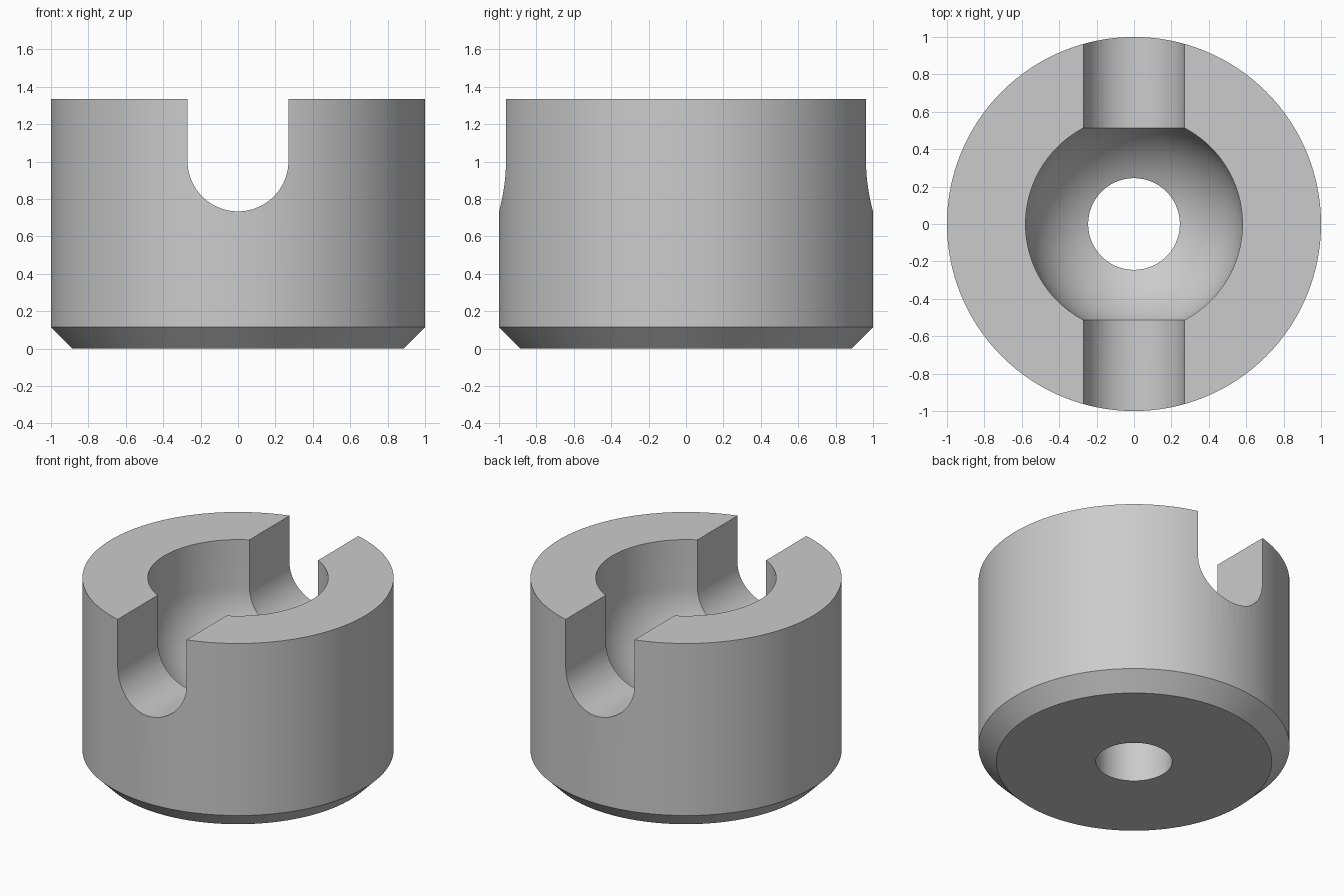
import bpy
import bmesh
from math import sin, cos, pi, asin, radians

cube = bpy.data.objects.get("Cube")
if cube:
    bpy.data.objects.remove(cube, do_unlink=True)

HEIGHT, RADIUS, CHAMFER = 1.335, 1.0, 0.115
SEAT_R, SEAT_Z, HOLE_R = 0.58, 1.004, 0.245
SLOT_R = 0.27
SEGMENTS = 128

grey = bpy.data.materials.new("plain grey")
grey.use_nodes = True
colour = (0.6, 0.6, 0.6, 1)
grey.diffuse_color = colour
grey.node_tree.nodes["Principled BSDF"].inputs["Base Color"].default_value = colour


def make_object(name, bm):
    bmesh.ops.recalc_face_normals(bm, faces=bm.faces[:])
    mesh = bpy.data.meshes.new(name)
    bm.to_mesh(mesh)
    bm.free()
    mesh.materials.append(grey)
    obj = bpy.data.objects.new(name, mesh)
    bpy.context.collection.objects.link(obj)
    return obj


def lathe(name, profile):
    """Revolve a closed (radius, z) profile around the z axis."""
    bm = bmesh.new()
    rings = []
    for i in range(SEGMENTS):
        a = 2 * pi * i / SEGMENTS
        rings.append([bm.verts.new((r * cos(a), r * sin(a), z)) for r, z in profile])
    n = len(profile)
    for i in range(SEGMENTS):
        near, far = rings[i], rings[(i + 1) % SEGMENTS]
        for j in range(n):
            k = (j + 1) % n
            bm.faces.new((near[j], far[j], far[k], near[k]))
    return make_object(name, bm)


# Round body with chamfered foot, ball seat and through hole
hole_angle = asin(HOLE_R / SEAT_R)
steps = 24
seat = []
for i in range(steps + 1):
    a = pi / 2 + (hole_angle - pi / 2) * i / steps
    seat.append((SEAT_R * sin(a), SEAT_Z - SEAT_R * cos(a)))
body = lathe("slotted_body", [
    (HOLE_R, 0), (RADIUS - CHAMFER, 0), (RADIUS, CHAMFER),
    (RADIUS, HEIGHT), (SEAT_R, HEIGHT)] + seat)

# Round-bottomed slot cutter running front to back
bm = bmesh.new()
outline = [(SLOT_R, 1.6)]
for i in range(49):
    a = -pi * i / 48
    outline.append((SLOT_R * cos(a), SEAT_Z + SLOT_R * sin(a)))
outline.append((-SLOT_R, 1.6))
face = bm.faces.new([bm.verts.new((x, -1.3, z)) for x, z in outline])
extruded = bmesh.ops.extrude_face_region(bm, geom=[face], use_keep_orig=True)
moved = [v for v in extruded["geom"] if isinstance(v, bmesh.types.BMVert)]
bmesh.ops.translate(bm, verts=moved, vec=(0, 2.6, 0))
cutter = make_object("slot_cutter", bm)
cutter.hide_render = True

# Cut the slot
bpy.ops.object.select_all(action="DESELECT")
bpy.context.view_layer.objects.active = body
body.select_set(True)
cut = body.modifiers.new("slot", "BOOLEAN")
cut.operation = "DIFFERENCE"
cut.solver = "EXACT"
cut.object = cutter
bpy.ops.object.modifier_apply(modifier=cut.name)
bpy.data.objects.remove(cutter, do_unlink=True)

# Smooth curved walls, crisp edges
bpy.ops.object.shade_smooth_by_angle(angle=radians(25))
